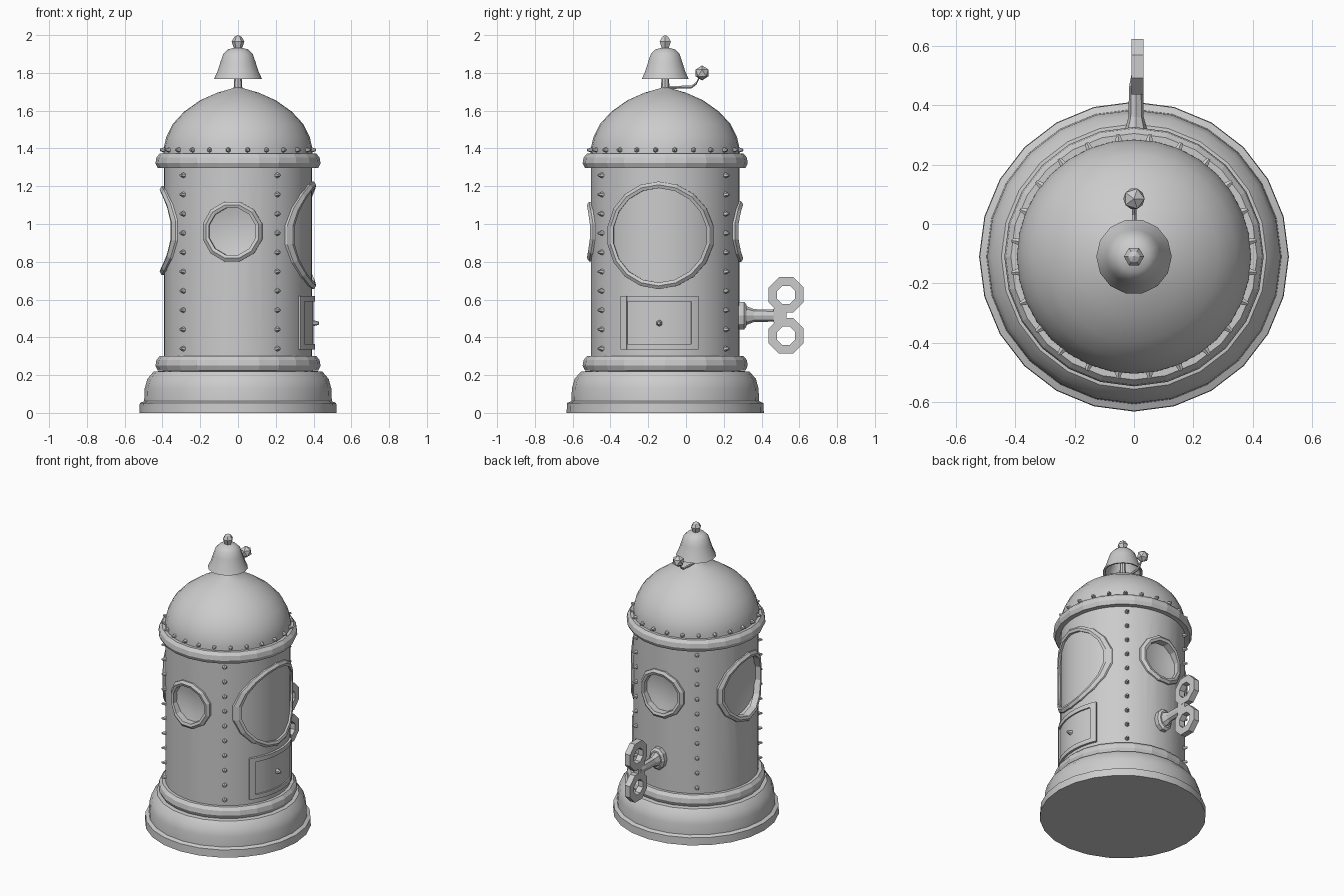
import bpy, bmesh, math
from mathutils import Vector, Matrix

if "Cube" in bpy.data.objects:
    bpy.data.objects.remove(bpy.data.objects["Cube"])

CY = -0.11          # the body axis sits at y = CY
R = 0.393           # body radius
grey = bpy.data.materials.new("plain_grey")
grey.diffuse_color = (0.6, 0.6, 0.6, 1)
grey.use_nodes = True
grey.node_tree.nodes["Principled BSDF"].inputs["Base Color"].default_value = grey.diffuse_color
AXIS = Matrix.Translation((0, CY, 0))


def finish(name, bm, angle=None):
    bmesh.ops.recalc_face_normals(bm, faces=bm.faces)
    me = bpy.data.meshes.new(name)
    bm.to_mesh(me)
    bm.free()
    me.materials.append(grey)
    ob = bpy.data.objects.new(name, me)
    bpy.context.collection.objects.link(ob)
    if angle:
        smooth(ob, angle)
    return ob


def smooth(ob, angle):
    bpy.ops.object.select_all(action='DESELECT')
    ob.select_set(True)
    bpy.context.view_layer.objects.active = ob
    bpy.ops.object.shade_smooth_by_angle(angle=math.radians(angle))


def bridge(bm, rings, closed):
    """Join neighbouring rings of vertices (one-vertex rings become poles)."""
    count = len(rings) if closed else len(rings) - 1
    for i in range(count):
        a, b = rings[i], rings[(i + 1) % len(rings)]
        n = max(len(a), len(b))
        for j in range(n):
            k = (j + 1) % n
            if len(a) == 1:
                bm.faces.new((a[0], b[j], b[k]))
            elif len(b) == 1:
                bm.faces.new((a[j], b[0], a[k]))
            else:
                bm.faces.new((a[j], b[j], b[k], a[k]))


def lathe(name, profile, n, matrix=AXIS, closed=False, angle=None):
    bm = bmesh.new()
    rings = []
    for r, z in profile:
        pts = [(0, 0, z)] if r == 0 else [
            (r * math.cos(math.tau * j / n), r * math.sin(math.tau * j / n), z) for j in range(n)]
        rings.append([bm.verts.new(matrix @ Vector(p)) for p in pts])
    bridge(bm, rings, closed)
    return finish(name, bm, angle)


def facing(az, z, radius=0.0):
    """Frame on the body: local z points outwards, local y points up."""
    d = Vector((math.cos(az), math.sin(az), 0))
    t = Vector((-d.y, d.x, 0))
    m = Matrix((t, Vector((0, 0, 1)), d)).transposed().to_4x4()
    m.translation = Vector((0, CY, z)) + d * radius
    return m


def window_ring(name, az, z, outer, n, width=0.035, lift=0.022):
    """Flat ring wrapped round the cylinder."""
    bm = bmesh.new()
    m = facing(az, z)
    rings = []
    for r, h in ((outer - width, -0.03), (outer - width, lift * 0.7), (outer - width * 0.5, lift),
                 (outer, lift * 0.5), (outer, -0.03)):
        ring = []
        for j in range(n):
            a = math.tau * (j + 0.5) / n
            u, v = r * math.cos(a), r * math.sin(a)
            ring.append(bm.verts.new(m @ Vector((u, v, math.sqrt(R * R - u * u) + h))))
        rings.append(ring)
    bridge(bm, rings, True)
    return finish(name, bm)


def curved_plate(name, a0, a1, z0, z1, r1, n=8):
    """Plate bent round the cylinder between two angles."""
    bm = bmesh.new()
    rings = []
    for i in range(n + 1):
        a = math.radians(a0 + (a1 - a0) * i / n)
        c, s = math.cos(a), math.sin(a)
        rings.append([bm.verts.new((r * c, CY + r * s, z)) for r, z in
                      ((R - 0.02, z0), (r1, z0), (r1, z1), (R - 0.02, z1))])
    bridge(bm, rings, False)
    bm.faces.new(rings[0])
    bm.faces.new(rings[-1])
    return finish(name, bm, 30)


def rivets(name, places, size=0.018, height=0.026):
    bm = bmesh.new()
    for az, z, radius in places:
        bmesh.ops.create_cone(bm, cap_ends=True, segments=6, radius1=size, radius2=size * 0.35,
                              depth=height + 0.01,
                              matrix=facing(az, z, radius + height / 2 - 0.005))
    return finish(name, bm)


def ball(name, loc, r):
    bm = bmesh.new()
    bmesh.ops.create_icosphere(bm, subdivisions=1, radius=r, matrix=Matrix.Translation(loc))
    return finish(name, bm)


# Stepped base, body tube, dome and the two bands
lathe("base", [(0, 0), (0.522, 0), (0.52, 0.052), (0.497, 0.062), (0.494, 0.13), (0.48, 0.18),
               (0.447, 0.218), (0.38, 0.225), (0, 0.225)], 24, angle=35)
body = lathe("body", [(0, 0.2), (R, 0.2), (R, 1.35), (0, 1.35)], 40)
lathe("dome", [(0, 1.34), (0.395, 1.34), (0.394, 1.4), (0.38, 1.46), (0.345, 1.53), (0.285, 1.595),
               (0.2, 1.655), (0.11, 1.695), (0.03, 1.718), (0, 1.73)], 32, angle=40)
for name, z in (("lower_band", 0.225), ("upper_band", 1.297)):
    lathe(name, [(0.37, z), (0.425, z), (0.437, z + 0.025), (0.432, z + 0.055), (0.415, z + 0.075),
                 (0.37, z + 0.075)], 24, closed=True)

# Windows: dished recesses with raised rings; the large right pane follows the body
windows = [("front_window", -94.5, 0.96, 0.163, 12, True), ("back_window", 90, 0.96, 0.167, 12, True),
           ("left_window", 180, 0.965, 0.235, 14, True), ("right_window", -5, 0.94, 0.285, 18, False)]
for name, deg, z, r, n, dished in windows:
    az = math.radians(deg)
    window_ring(name + "_ring", az, z, r, n)
    if dished:
        q = r - 0.018
        edge = math.sqrt(R * R - q * q)
        cutter = lathe("cutter", [(0, edge - 0.03), (q * 0.6, edge - 0.022), (q, edge - 0.005),
                                  (q, 0.6), (0, 0.6)], 24, facing(az, z))
        cutter.hide_render = True
        mod = body.modifiers.new("recess", 'BOOLEAN')
        mod.operation, mod.solver, mod.object = 'DIFFERENCE', 'EXACT', cutter
        bpy.context.view_layer.objects.active = body
        bpy.ops.object.modifier_apply(modifier=mod.name)
        bpy.data.objects.remove(cutter)
smooth(body, 30)

# Rivets down the four seams and round the foot of the dome
rivets("seam_rivets", [(math.radians(a), 0.34 + 0.102 * i, R)
                       for a in (-137, -58, 54, 126) for i in range(10)])
rivets("dome_rivets", [(math.tau * (i + 0.5) / 24, 1.392, 0.39) for i in range(24)])

# Hatch on the right side with frame and knob
curved_plate("hatch", -33, 23, 0.36, 0.60, R + 0.006)
for name, a0, a1, z0, z1 in (("hatch_frame_bottom", -35.5, 25.5, 0.335, 0.365),
                             ("hatch_frame_top", -35.5, 25.5, 0.59, 0.62),
                             ("hatch_frame_front", -35.5, -30, 0.335, 0.62),
                             ("hatch_frame_back", 20, 25.5, 0.335, 0.62)):
    curved_plate(name, a0, a1, z0, z1, R + 0.015)
rivets("hatch_knob", [(math.radians(-4.5), 0.475, R)], 0.022, 0.036)

# Bell with stem and top knob
lathe("bell_stem", [(0, 1.70), (0.024, 1.70), (0.018, 1.80), (0.018, 1.92), (0, 1.92)], 8)
lathe("bell", [(0, 1.91), (0.055, 1.895), (0.085, 1.83), (0.112, 1.772), (0.127, 1.768), (0.108, 1.81),
               (0.092, 1.86), (0.078, 1.9), (0.052, 1.925), (0, 1.937)], 14, angle=40)
lathe("bell_knob", [(0, 1.925), (0.022, 1.932), (0.034, 1.965), (0.02, 1.99), (0, 2.0)], 6)

# Bell hammer: bent wire and ball
bm = bmesh.new()
rings = []
for y, z in ((-0.1, 1.722), (0.03, 1.726), (0.055, 1.745), (0.08, 1.795)):
    rings.append([bm.verts.new((0.008 * math.cos(math.tau * j / 5), y, z + 0.008 * math.sin(math.tau * j / 5)))
                  for j in range(5)])
bridge(bm, rings, False)
finish("hammer_arm", bm)
ball("hammer_ball", (0, 0.085, 1.80), 0.04)

# Wind-up key on the back
key = Matrix.Translation((0.007, 0, 0.515)) @ Matrix.Rotation(-math.pi / 2, 4, 'X') @ Matrix.Diagonal((0.75, 1, 1, 1))
lathe("key_boss", [(0, 0.26), (0.077, 0.26), (0.077, 0.308), (0.06, 0.32), (0, 0.32)], 10, key)
lathe("key_shaft", [(0, 0.3), (0.05, 0.32), (0.034, 0.36), (0.032, 0.46), (0.022, 0.5), (0, 0.5)], 8, key)
for name, z in (("key_loop_upper", 0.625), ("key_loop_lower", 0.408)):
    loop = Matrix.Translation((0.012, 0.53, z)) @ Matrix.Rotation(math.pi / 2, 4, 'Y') @ Matrix.Rotation(math.pi / 8, 4, 'Z')
    lathe(name, [(0.052, -0.02), (0.101, -0.02), (0.101, 0.02), (0.052, 0.02)], 8, loop, closed=True)
bm = bmesh.new()
bmesh.ops.create_cube(bm, size=1, matrix=Matrix.Translation((0.012, 0.497, 0.516)) @ Matrix.Diagonal((0.038, 0.07, 0.075, 1)))
finish("key_bridge", bm)
